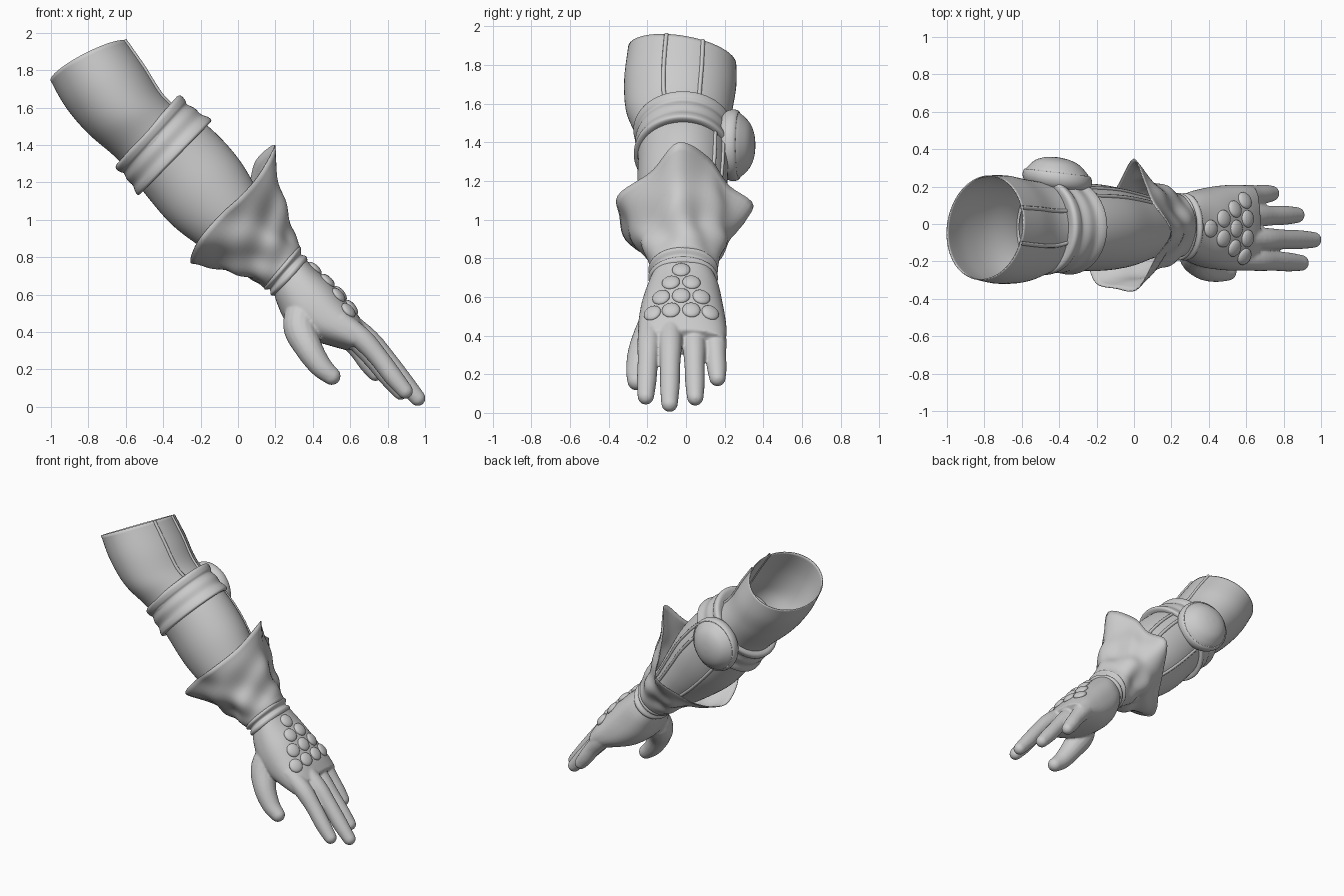
import bpy, bmesh
from math import sin, cos, pi
from mathutils import Vector
from mathutils.bvhtree import BVHTree

cube = bpy.data.objects.get("Cube")
if cube:
    bpy.data.objects.remove(cube)

cloth = bpy.data.materials.new("plain_grey")
cloth.use_nodes = True
GREY = (0.6, 0.6, 0.6, 1)
cloth.diffuse_color = GREY
cloth.node_tree.nodes["Principled BSDF"].inputs["Base Color"].default_value = GREY
SIDES = 64


def spline(points, steps, closed=False):
    """Catmull-Rom through tuples of any length."""
    n, out = len(points), []
    pick = (lambda i: points[i % n]) if closed else (lambda i: points[min(max(i, 0), n - 1)])
    for i in range(n if closed else n - 1):
        for s in range(steps):
            t = s / steps
            out.append(tuple(
                b + 0.5 * t * (c - a + t * (2 * a - 5 * b + 4 * c - d + t * (3 * (b - c) + d - a)))
                for a, b, c, d in zip(pick(i - 1), pick(i), pick(i + 1), pick(i + 2))))
    return out if closed else out + [tuple(points[-1])]


def ring(section, power=1.0):
    """Oval from an upper point, a lower point (x, z each) and a y range."""
    ax, az, bx, bz, y0, y1 = section
    mid = Vector((ax + bx, y0 + y1, az + bz)) / 2
    up, side = Vector((ax - bx, 0, az - bz)) / 2, Vector((0, y1 - y0, 0)) / 2
    soft = lambda v: abs(v) ** power * (1 if v > 0 else -1)
    return [mid + up * soft(cos(2 * pi * k / SIDES)) + side * soft(sin(2 * pi * k / SIDES))
            for k in range(SIDES)]


def add_rings(bm, rings, cap_start=False, cap_end=False):
    rows = [[bm.verts.new(p) for p in r] for r in rings]
    for a, b in zip(rows, rows[1:]):
        for k in range(len(a)):
            j = (k + 1) % len(a)
            bm.faces.new((a[k], a[j], b[j], b[k]))
    if cap_start:
        bm.faces.new(rows[0])
    if cap_end:
        bm.faces.new(rows[-1])


def finish(name, bm, thickness=0):
    bmesh.ops.recalc_face_normals(bm, faces=bm.faces)
    mesh = bpy.data.meshes.new(name)
    bm.to_mesh(mesh)
    bm.free()
    mesh.materials.append(cloth)
    mesh.shade_smooth()
    obj = bpy.data.objects.new(name, mesh)
    bpy.context.collection.objects.link(obj)
    if thickness:
        shell = obj.modifiers.new("shell", "SOLIDIFY")
        shell.thickness = thickness
    return obj


def shape(name, rings, thickness=0, **caps):
    bm = bmesh.new()
    add_rings(bm, rings, **caps)
    return finish(name, bm, thickness)


def tube(points, steps=5, sides=16):
    """Rings along (x, y, z, radius) points, with rounded ends."""
    path = spline(points, steps)
    spots, radii = [Vector(p[:3]) for p in path], [p[3] for p in path]
    rings = []

    def circle(centre, d, r):
        u = d.cross(Vector((0, 1, 0))).normalized()
        v = d.cross(u).normalized()
        rings.append([centre + r * (u * cos(2 * pi * k / sides) + v * sin(2 * pi * k / sides))
                      for k in range(sides)])

    for i, (p, r) in enumerate(zip(spots, radii)):
        d = (spots[min(i + 1, len(spots) - 1)] - spots[max(i - 1, 0)]).normalized()
        circle(p, d, r)
    for a in (0.3, 0.6, 0.9, 1.2, 1.45):
        circle(spots[-1] + d * radii[-1] * sin(a), d, radii[-1] * cos(a))
    return rings


# Sleeve, open at the top, with a rim that is higher in front
sleeve_rings = [ring(s) for s in spline([
    (-.59, 1.95, -1.0, 1.74, -.30, .26), (-.49, 1.81, -.92, 1.60, -.32, .26),
    (-.40, 1.67, -.80, 1.46, -.31, .24), (-.30, 1.58, -.63, 1.31, -.26, .22),
    (-.16, 1.50, -.49, 1.13, -.25, .22), (0, 1.33, -.36, .98, -.25, .21),
    (.12, 1.13, -.22, .87, -.23, .18), (.22, .95, -.02, .74, -.18, .14),
    (.33, .80, .17, .63, -.17, .14)], 6)]
for i in range(10):
    for p in sleeve_rings[i]:
        p += Vector((-.46, 0, .89)) * -.17 * p.y * (1 - i / 10)
shape("sleeve", sleeve_rings, .006)

# Raised seams that follow the sleeve surface
for label, column, start, end in (("upper_back", 4, 0, 19), ("upper_front", -3, 0, 19),
                                  ("lower_inner", 8, 23, 42), ("lower_outer", 11, 23, 42),
                                  ("lower_under", 21, 23, 42)):
    seam = [(*sleeve_rings[i][column], .011) for i in range(start, end, 3)]
    shape("seam_" + label, tube(seam, 3, 8))


def band(name, first, last, profile):
    """Strap between two ovals; profile is (position, outward offset)."""
    rings = []
    for t, d in spline(profile, 4):
        s = [a + (b - a) * t for a, b in zip(first, last)]
        out = Vector((s[0] - s[2], s[1] - s[3])).normalized() * d
        rings.append(ring((s[0] + out.x, s[1] + out.y, s[2] - out.x, s[3] - out.y,
                           s[4] - d, s[5] + d)))
    shape(name, rings)


band("elbow_band", (-.32, 1.66, -.65, 1.29, -.26, .23), (-.15, 1.53, -.53, 1.14, -.26, .225),
     [(.02, -.05), (-.02, -.006), (.05, .012), (.2, .006), (.3, -.005), (.5, .003), (.72, -.002),
      (.88, .008), (1, .009), (1.04, -.01), (1, -.05)])
band("wrist_band", (.325, .85, .145, .64, -.185, .155), (.365, .785, .19, .60, -.185, .155),
     [(0, -.04), (-.1, 0), (.15, .01), (.45, -.008), (.8, .01), (1.1, 0), (1, -.04)])

# Round elbow guard with a rolled rim
pad = [(.14, .18), (.172, .205), (.185, .235), (.183, .262), (.174, .275), (.168, .275),
       (.155, .293), (.115, .33), (.06, .351), (.004, .357)]
shape("elbow_guard", [[Vector((-.41 + r * cos(2 * pi * k / SIDES), y - .12 * r * cos(2 * pi * k / SIDES),
                               1.385 + r * sin(2 * pi * k / SIDES))) for k in range(SIDES)]
                      for r, y in spline(pad, 3)], cap_end=True)

# Flared cuff with a pointed hem
hem = spline([(.2, -.04, 1.4), (.1, .12, 1.32), (.06, .22, 1.18), (0, .35, 1.07),
              (-.08, .22, .92), (-.14, .1, .82), (-.22, -.02, .77), (-.255, -.14, .78),
              (-.21, -.31, .89), (-.1, -.345, 1.02), (.02, -.35, 1.13), (.12, -.18, 1.25)], 16, True)
hem = [Vector(hem[k * len(hem) // SIDES]) for k in range(SIDES)]
neck = ring((.335, .85, .145, .63, -.18, .155))
centre = sum(neck, Vector()) / SIDES
cuff = []
for step in range(19):
    s = step / 18
    row = []
    for k in range(SIDES):
        out = neck[k] - centre
        bend = centre + out * 1.2 + Vector((-.12, 0, .13))
        fold = sin(10 * pi * k / SIDES + 5 * s) + .6 * sin(14 * s - 6 * pi * k / SIDES)
        row.append(neck[k] * (1 - s) ** 2 + bend * 2 * s * (1 - s) + hem[k] * s * s
                   + out.normalized() * fold * .06 * s * (1 - s))
    cuff.append(row)
shape("cuff", cuff, .006)

# Hand: palm, fingers and thumb fused into one smooth skin
palm = [ring(s, .85) for s in spline([
    (.35, .80, .19, .62, -.17, .14), (.41, .74, .21, .55, -.20, .17),
    (.50, .66, .26, .45, -.23, .19), (.57, .58, .36, .37, -.245, .205),
    (.635, .50, .48, .33, -.25, .21), (.68, .43, .59, .30, -.245, .2)], 4)]
hand = bmesh.new()
add_rings(hand, palm, True, True)
fingers = [((.54, -.185, .46), (.893, -.208, .085), .016), ((.56, -.078, .47), (.96, -.085, .047), .016),
           ((.55, .04, .45), (.87, .048, .08), .004), ((.53, .145, .43), (.735, .163, .18), .008)]
for base, tip, bow in fingers:
    base, tip = Vector(base), Vector(tip)
    path = []
    for t, lift, r in ((0, 0, .06), (.3, 1, .06), (.55, .9, .053), (.8, .3, .051), (1, 0, .043)):
        path.append((*(base.lerp(tip, t) + Vector((1, 0, 1)) * lift * bow), r))
    add_rings(hand, tube(path), True, True)
add_rings(hand, tube([(.36, -.1, .6, .07), (.33, -.165, .44, .09), (.375, -.225, .32, .075),
                      (.44, -.25, .22, .061), (.5, -.255, .165, .049)]), True, True)
hand = finish("hand", hand)
skin = hand.modifiers.new("skin", "REMESH")
skin.mode, skin.voxel_size, skin.use_smooth_shade = "VOXEL", .008, True
relax = hand.modifiers.new("relax", "SMOOTH")
relax.factor, relax.iterations = .5, 5

# Triangle of domed studs on the back of the hand
verts = [p for r in palm for p in r]
quads = [(i * SIDES + k, i * SIDES + (k + 1) % SIDES, (i + 1) * SIDES + (k + 1) % SIDES,
          (i + 1) * SIDES + k) for i in range(len(palm) - 1) for k in range(SIDES)]
surface = BVHTree.FromPolygons(verts, quads)
for row in range(4):
    for col in range(row + 1):
        target = Vector((.41 + .065 * row, -.025 + (col - row / 2) * .105, .74 - .07 * row))
        spot, normal, _, _ = surface.find_nearest(target)
        if normal.x + normal.z < 0:
            normal = -normal
        bm = bmesh.new()
        bmesh.ops.create_uvsphere(bm, u_segments=20, v_segments=12, radius=.047)
        stud = finish("hand_stud_%d_%d" % (row + 1, col + 1), bm)
        stud.scale = (1, 1, .45)
        stud.rotation_euler = normal.to_track_quat("Z", "Y").to_euler()
        stud.location = spot
